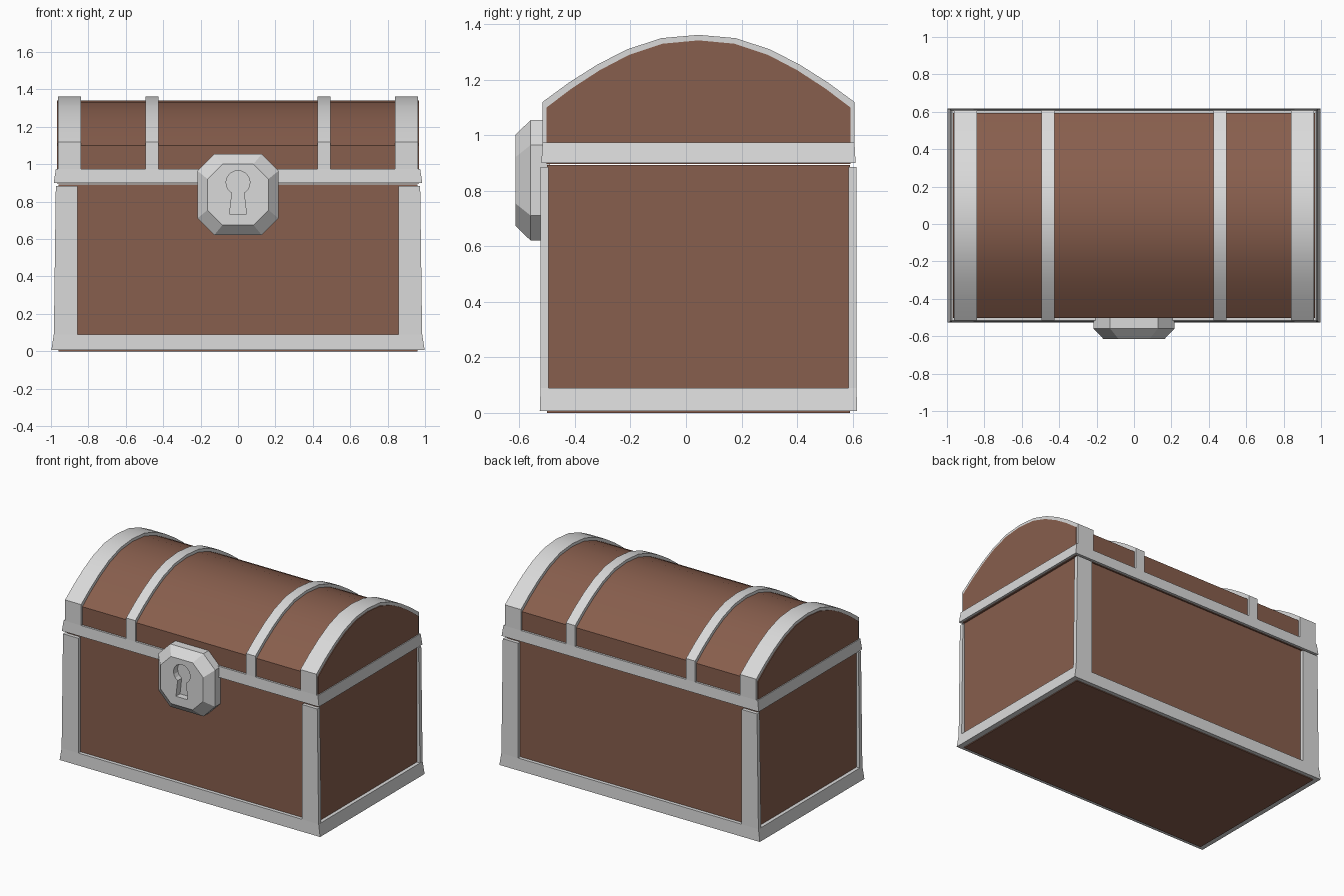
import bpy, bmesh, math

if "Cube" in bpy.data.objects:
    bpy.data.objects.remove(bpy.data.objects["Cube"])

def material(name, rgb):
    m = bpy.data.materials.new(name)
    m.diffuse_color = (*rgb, 1)
    m.use_nodes = True
    m.node_tree.nodes["Principled BSDF"].inputs["Base Color"].default_value = m.diffuse_color
    return m

BROWN = material("brown wood", (0.245, 0.112, 0.074))
GREY = material("grey metal", (0.70, 0.70, 0.70))
YC = 0.045  # middle of the chest in y (the lock shifts it back)

def loft(name, loops, mat, smooth=False):
    """Solid through a list of matching point loops, capped at both ends."""
    bm = bmesh.new()
    rings = [[bm.verts.new(p) for p in loop] for loop in loops]
    n = len(rings[0])
    for a, b in zip(rings, rings[1:]):
        for i in range(n):
            j = (i + 1) % n
            bm.faces.new((a[i], a[j], b[j], b[i]))
    bm.faces.new(rings[0][::-1])
    bm.faces.new(rings[-1])
    bmesh.ops.recalc_face_normals(bm, faces=bm.faces)
    me = bpy.data.meshes.new(name)
    bm.to_mesh(me)
    bm.free()
    me.materials.append(mat)
    ob = bpy.data.objects.new(name, me)
    bpy.context.collection.objects.link(ob)
    if smooth:
        bpy.ops.object.select_all(action='DESELECT')
        bpy.context.view_layer.objects.active = ob
        ob.select_set(True)
        bpy.ops.object.shade_smooth_by_angle(angle=math.radians(25))
    return ob

def rect(x0, x1, y0, y1, z):
    return [(x0, y0, z), (x1, y0, z), (x1, y1, z), (x0, y1, z)]

def block(name, hx0, hy0, z0, hx1, hy1, z1, mat):
    """Tapered box centred on the chest, given half sizes at bottom and top."""
    return loft(name, [rect(-hx0, hx0, YC - hy0, YC + hy0, z0),
                       rect(-hx1, hx1, YC - hy1, YC + hy1, z1)], mat)

# Wooden box and its metal base band
block("chest_body", 0.96, 0.545, 0, 0.96, 0.545, 0.893, BROWN)
block("base_band", 0.998, 0.572, 0.006, 0.985, 0.569, 0.09, GREY)

# Corner posts on the front and back
for side in (-1, 1):
    for face, label in ((-1, "front"), (1, "back")):
        ya, yb = YC + face * 0.54, YC + face * 0.569
        lo, hi = sorted((ya, yb))
        loops = []
        for z, out in ((0.05, 0.985), (0.885, 0.974)):
            a, b = sorted((side * 0.857, side * out))
            loops.append(rect(a, b, lo, hi, z))
        loft(label + "_corner_post_" + ("right" if side > 0 else "left"), loops, GREY)

# Arched lid: half profile (offset from the middle, height), mirrored
HALF = [(0.13, 1.33), (0.25, 1.29), (0.355, 1.235), (0.455, 1.17), (0.548, 1.10)]
ARCH = [(-d, z) for d, z in HALF[::-1]] + [(0, 1.342)] + HALF

def arch_solid(name, x0, x1, base, grow, lift, mat):
    pts = [(-0.548 - grow, base)] + [(d * (0.548 + grow) / 0.548, z + lift) for d, z in ARCH]
    pts.append((0.548 + grow, base))
    return loft(name, [[(x, YC + d, z) for d, z in pts] for x in (x0, x1)], mat, True)

arch_solid("lid", -0.968, 0.968, 0.897, 0, 0, BROWN)
block("lid_rim_band", 0.985, 0.566, 0.901, 0.974, 0.562, 0.975, GREY)

# Metal straps over the lid (end straps stop just inside the lid ends)
for side, label in ((-1, "left"), (1, "right")):
    for kind, a, b in (("inner", 0.425, 0.495), ("end", 0.84, 0.963)):
        x0, x1 = sorted((side * a, side * b))
        arch_solid(f"{kind}_strap_{label}", x0, x1, 0.95, 0.014, 0.02, GREY)

# Octagonal lock plate with a chamfered front
def octagon(r, c, y):
    pts = [(r, c), (c, r), (-c, r), (-r, c), (-r, -c), (-c, -r), (c, -r), (r, -c)]
    return [(x, y, 0.838 + z) for x, z in pts]

lock = loft("lock_plate", [octagon(0.217, 0.127, -0.49), octagon(0.217, 0.127, -0.56),
                           octagon(0.163, 0.083, -0.615)], GREY)

# Keyhole: round top with a flared slot, cut into the lock
hole = [(-0.045, 0.735), (0.045, 0.735)]
for i in range(15):
    a = math.radians(-60 + 300 * i / 14)
    hole.append((0.064 * math.cos(a), 0.902 + 0.064 * math.sin(a)))
cutter = loft("keyhole_cutter", [[(x, y, z) for x, z in hole] for y in (-0.65, -0.57)], GREY)
cutter.hide_render = True
mod = lock.modifiers.new("keyhole", 'BOOLEAN')
mod.operation = 'DIFFERENCE'
mod.solver = 'EXACT'
mod.object = cutter
bpy.context.view_layer.objects.active = lock
bpy.ops.object.modifier_apply(modifier=mod.name)
bpy.data.objects.remove(cutter)
